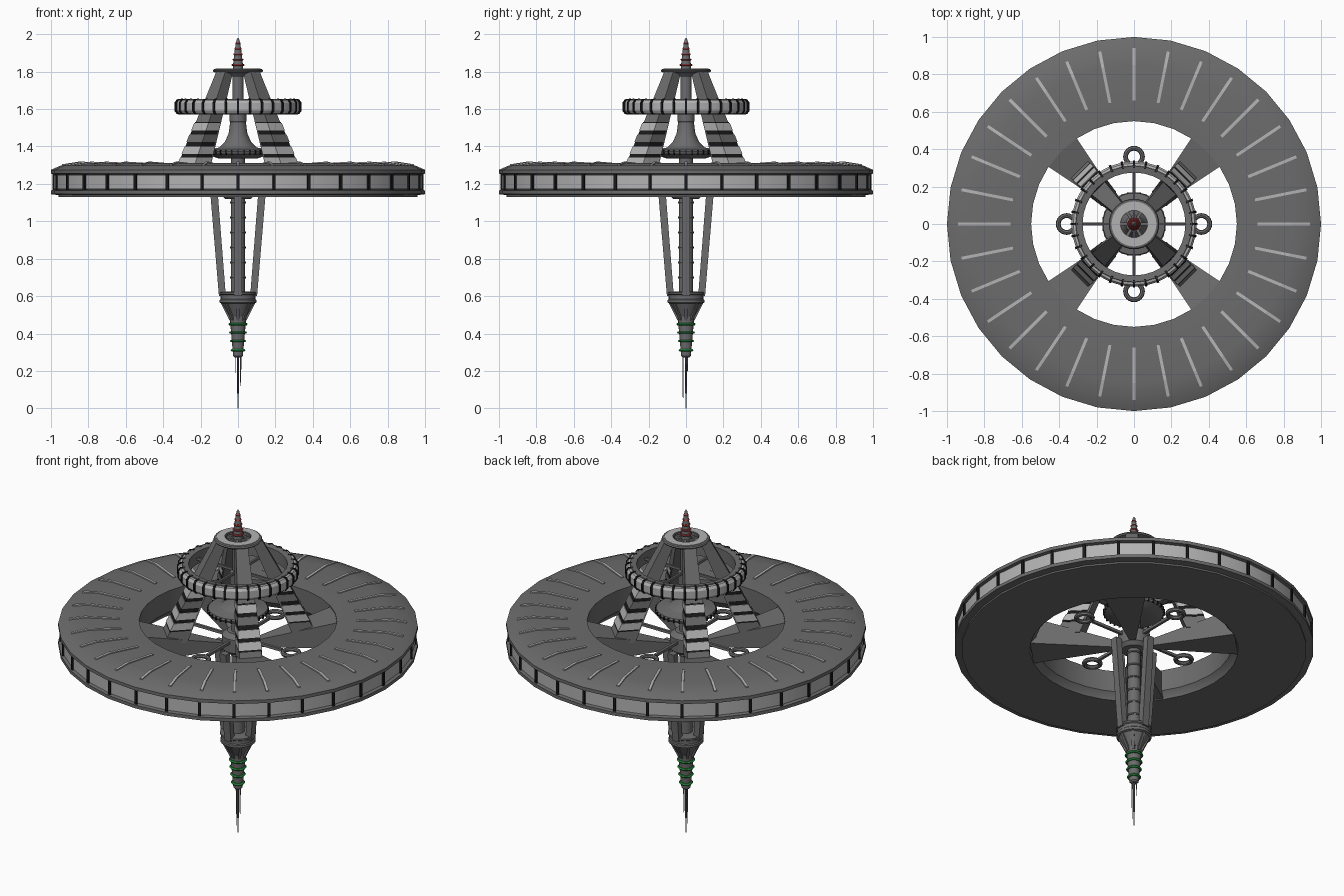
import bpy, bmesh
from math import sin, cos, tan, pi, radians

if "Cube" in bpy.data.objects:
    bpy.data.objects.remove(bpy.data.objects["Cube"])


def material(name, rgb):
    m = bpy.data.materials.new(name)
    m.diffuse_color = (*rgb, 1)
    m.use_nodes = True
    m.node_tree.nodes["Principled BSDF"].inputs["Base Color"].default_value = m.diffuse_color
    return m


HULL = material("hull_grey", (0.15, 0.15, 0.15))
PANEL = material("window_light", (0.45, 0.45, 0.45))
BLACK = material("frame_black", (0.01, 0.01, 0.01))
GREEN = material("green_light", (0.02, 0.3, 0.05))
RED = material("red_light", (0.35, 0.04, 0.04))

AXES = [i * pi / 2 for i in range(4)]
DIAGONALS = [a + pi / 4 for a in AXES]


def around(n):
    return [2 * pi * i / n for i in range(n)]


def finish(name, bm, mat, smooth=False):
    bmesh.ops.recalc_face_normals(bm, faces=bm.faces)
    me = bpy.data.meshes.new(name)
    bm.to_mesh(me)
    bm.free()
    ob = bpy.data.objects.new(name, me)
    bpy.context.collection.objects.link(ob)
    me.materials.append(mat)
    if smooth:
        bpy.ops.object.select_all(action='DESELECT')
        ob.select_set(True)
        bpy.context.view_layer.objects.active = ob
        bpy.ops.object.shade_smooth_by_angle(angle=radians(30))
    return ob


def lathe(name, profile, n=32, mat=HULL, closed=False):
    """Turn an (r, z) profile about z; open profiles are capped."""
    bm = bmesh.new()
    rings = [[bm.verts.new((r * cos(a), r * sin(a), z)) for a in around(n)] for r, z in profile]
    pairs = list(zip(rings, rings[1:]))
    if closed:
        pairs.append((rings[-1], rings[0]))
    else:
        bm.faces.new(rings[0])
        bm.faces.new(rings[-1])
    for a, b in pairs:
        for i in range(n):
            j = (i + 1) % n
            bm.faces.new((a[i], a[j], b[j], b[i]))
    return finish(name, bm, mat, True)


def slab(name, pts, width, angles, mat=HULL):
    """Radial (r, z) outline given a half width, repeated at each angle."""
    wf = width if callable(width) else (lambda r, z: width)
    bm = bmesh.new()
    for a in angles:
        sides = []
        for s in (-1, 1):
            sides.append([bm.verts.new((r * cos(a) - s * wf(r, z) * sin(a),
                                        r * sin(a) + s * wf(r, z) * cos(a), z)) for r, z in pts])
        p, q = sides
        bm.faces.new(p)
        bm.faces.new(q)
        for i in range(len(pts)):
            j = (i + 1) % len(pts)
            bm.faces.new((p[i], p[j], q[j], q[i]))
    return finish(name, bm, mat)


def box(r0, r1, z0, z1):
    return [(r0, z0), (r1, z0), (r1, z1), (r0, z1)]


def torus(name, loc, major, minor, mat=HULL, n=24, m=8):
    bpy.ops.mesh.primitive_torus_add(location=loc, major_radius=major, minor_radius=minor,
                                     major_segments=n, minor_segments=m)
    ob = bpy.context.object
    ob.name = name
    ob.data.materials.append(mat)
    bpy.ops.object.shade_smooth_by_angle(angle=radians(40))


# main habitat ring with window band
lathe("main_ring", [(0.55, 1.30), (0.85, 1.312), (0.95, 1.297), (1.0, 1.275), (1.0, 1.255),
                    (0.975, 1.25), (0.975, 1.17), (1.0, 1.165), (1.0, 1.145), (0.96, 1.14),
                    (0.96, 1.13), (0.58, 1.13), (0.57, 1.15), (0.55, 1.17)], 32, HULL, True)
lathe("main_ring_windows", [(0.97, 1.172), (0.985, 1.172), (0.985, 1.248), (0.97, 1.248)], 32, PANEL, True)
slab("main_ring_window_frames", box(0.96, 0.993, 1.167, 1.253), 0.008, around(32), BLACK)
slab("main_ring_top_strips", [(0.66, 1.30), (0.66, 1.31), (0.85, 1.319), (0.94, 1.305), (0.94, 1.29)],
     0.008, around(32), PANEL)

# wedge spokes and hub
slab("ring_spokes", [(0.05, 1.14), (0.57, 1.135), (0.57, 1.30), (0.05, 1.17)],
     lambda r, z: r * tan(pi / 16), DIAGONALS)
lathe("hub", [(0.07, 1.12), (0.09, 1.14), (0.09, 1.22), (0.06, 1.245)], 24)

# docking rings on thin rods
slab("docking_rods", box(0.05, 0.30, 1.192, 1.208), 0.008, AXES)
for i, a in enumerate(AXES):
    torus(f"docking_ring_{i + 1}", (0.36 * cos(a), 0.36 * sin(a), 1.20), 0.045, 0.013)


# tower legs, tapering up to the crown
def leg_out(z):
    return 0.135 + (1.79 - z) * 0.52


def leg_in(z):
    return 0.075 + (1.79 - z) * 0.39


def leg_half(z):
    return 0.035 + (1.79 - z) * 0.054


def leg_part(name, z0, z1, grow, mat):
    pts = [(leg_in(z0) + 0.01 * (grow > 0), z0), (leg_out(z0) + grow, z0),
           (leg_out(z1) + grow, z1), (leg_in(z1) + 0.01 * (grow > 0), z1)]
    slab(name, pts, lambda r, z: leg_half(z) + grow, DIAGONALS, mat)


leg_part("tower_legs", 1.22, 1.80, 0, HULL)
leg_part("leg_window_frames", 1.29, 1.53, 0.002, BLACK)
for i, z in enumerate((1.30, 1.36, 1.425, 1.485)):
    leg_part(f"leg_windows_{i + 1}", z, z + 0.04, 0.005, PANEL if i != 2 else HULL)

# upper ring with bulging windows
lathe("upper_ring", [(0.275, 1.575), (0.31, 1.57), (0.315, 1.58), (0.315, 1.645), (0.31, 1.655),
                     (0.275, 1.65)], 32, HULL, True)
lathe("upper_ring_windows", [(0.30, 1.573), (0.325, 1.577), (0.335, 1.592), (0.335, 1.633),
                             (0.325, 1.648), (0.30, 1.652)], 32, PANEL, True)
slab("upper_ring_frames", [(0.30, 1.57), (0.327, 1.573), (0.34, 1.59), (0.34, 1.635),
                           (0.327, 1.652), (0.30, 1.656)], 0.006, around(32), BLACK)
slab("upper_ring_braces", box(0.02, 0.28, 1.60, 1.615), 0.006, AXES)

# central column and bell-shaped observation deck
lathe("upper_column", [(0.03, 1.55), (0.03, 1.80)], 16)
lathe("observation_bell", [(0.10, 1.335), (0.13, 1.345), (0.165, 1.36), (0.17, 1.372), (0.165, 1.382),
                           (0.13, 1.388), (0.10, 1.395), (0.07, 1.425), (0.05, 1.47), (0.042, 1.53),
                           (0.045, 1.535), (0.045, 1.60), (0.03, 1.61)], 32)
slab("bell_frames", box(0.14, 0.172, 1.358, 1.38), 0.004, around(32), BLACK)

# crown disc and recessed top
lathe("crown_disc", [(0.085, 1.775), (0.10, 1.79), (0.13, 1.798), (0.135, 1.805), (0.13, 1.812),
                     (0.12, 1.815), (0.07, 1.815), (0.07, 1.79)], 32, HULL, True)
lathe("crown_light_ring", [(0.075, 1.812), (0.12, 1.812), (0.12, 1.818), (0.075, 1.818)], 32, PANEL, True)
slab("crown_spokes", box(0.01, 0.08, 1.79, 1.81), 0.008, around(6))

# antenna with red lights
lathe("antenna", [(0.03, 1.79), (0.026, 1.84), (0.017, 1.92), (0.008, 1.97), (0.003, 1.98)], 12)
for i in range(5):
    z, r = 1.835 + i * 0.029, 0.035 - i * 0.005
    lathe(f"antenna_light_{i + 1}", [(r - 0.004, z - 0.005), (r, z), (r - 0.004, z + 0.005)], 16, RED)

# lower shaft, ribs and struts
lathe("lower_shaft", [(0.037, 0.58), (0.037, 1.34)], 16)
for i in range(6):
    z = 0.70 + i * 0.08
    lathe(f"shaft_rib_{i + 1}", [(0.041, z - 0.006), (0.043, z), (0.041, z + 0.006)], 16)
slab("lower_struts", [(0.065, 0.60), (0.102, 0.60), (0.148, 1.15), (0.108, 1.15)], 0.022, AXES)

# collar, neck and green lights
lathe("collar", [(0.045, 0.49), (0.085, 0.56), (0.098, 0.565), (0.098, 0.58), (0.093, 0.585),
                 (0.093, 0.605), (0.10, 0.61), (0.10, 0.62), (0.06, 0.625)], 24)
slab("neck_fins", [(0.02, 0.46), (0.045, 0.47), (0.09, 0.56), (0.02, 0.56)], 0.008, around(8))
lathe("neck", [(0.018, 0.272), (0.026, 0.28), (0.042, 0.46), (0.045, 0.50)], 16)
for i, z in enumerate((0.31, 0.36, 0.405, 0.45)):
    r = 0.040 + i * 0.004
    lathe(f"neck_light_{i + 1}", [(r - 0.005, z - 0.006), (r, z), (r - 0.005, z + 0.006)], 16, GREEN)

# needle cluster
for i, (x, y, z, r) in enumerate([(0, 0, 0, 0.005), (0.014, 0, 0.12, 0.004), (0, -0.016, 0.05, 0.003),
                                  (-0.012, 0.008, 0.19, 0.003)]):
    ob = lathe(f"needle_{i + 1}", [(r * 0.4, z), (r, z + 0.12), (r * 1.2, 0.32)], 8)
    ob.location = (x, y, 0)
